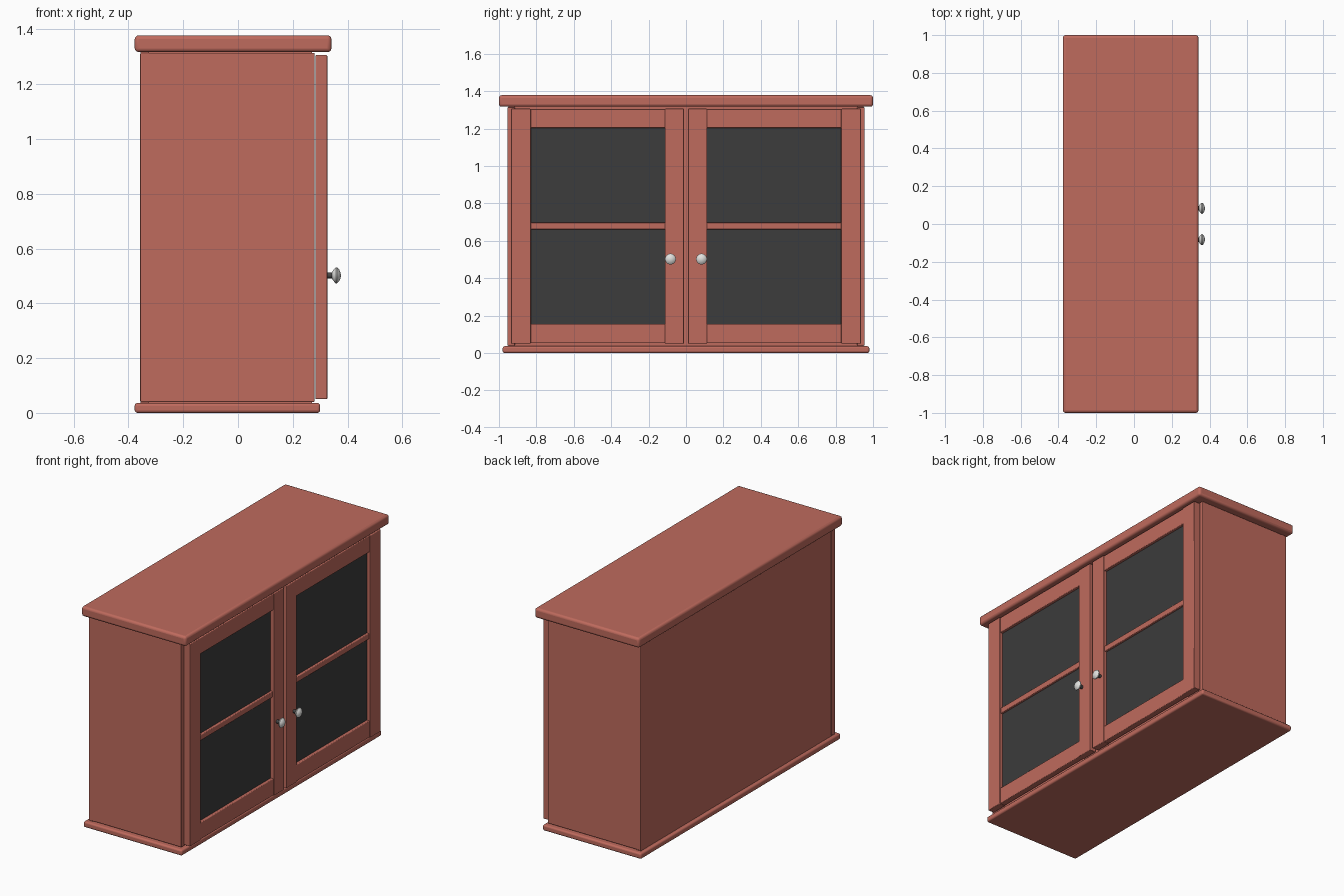
import bpy, bmesh, math
from mathutils import Matrix

if "Cube" in bpy.data.objects:
    bpy.data.objects.remove(bpy.data.objects["Cube"])


def material(name, colour, rough=0.6):
    m = bpy.data.materials.new(name)
    m.use_nodes = True
    m.diffuse_color = (*colour, 1)
    bsdf = m.node_tree.nodes["Principled BSDF"]
    bsdf.inputs["Base Color"].default_value = (*colour, 1)
    bsdf.inputs["Roughness"].default_value = rough
    return m


wood = material("red wood", (0.52, 0.145, 0.11))
glass = material("dark glass", (0.045, 0.045, 0.045), 0.3)
metal = material("pale metal", (0.75, 0.75, 0.73), 0.3)
stem_metal = material("dark metal", (0.06, 0.06, 0.06), 0.4)


def finish(bm, name, mat):
    mesh = bpy.data.meshes.new(name)
    bm.to_mesh(mesh)
    bm.free()
    mesh.materials.append(mat)
    ob = bpy.data.objects.new(name, mesh)
    bpy.context.collection.objects.link(ob)
    return ob


def smooth(ob):
    bpy.ops.object.select_all(action="DESELECT")
    ob.select_set(True)
    bpy.context.view_layer.objects.active = ob
    bpy.ops.object.shade_smooth_by_angle(angle=math.radians(35))


def box(name, x, y, z, mat=wood, round_edge=0.004):
    """Box from (low, high) pairs, with softly rounded edges."""
    bm = bmesh.new()
    bmesh.ops.create_cube(bm, size=1)
    for v in bm.verts:
        v.co = [r[0] if c < 0 else r[1] for c, r in zip(v.co, (x, y, z))]
    ob = finish(bm, name, mat)
    if round_edge:
        bevel = ob.modifiers.new("rounded edges", "BEVEL")
        bevel.width = round_edge
        bevel.segments = 3
        smooth(ob)
    return ob


def lathe(name, profile, y, z, mat):
    """Spin an (x, radius) profile about an axis along x."""
    bm = bmesh.new()
    verts = [bm.verts.new((x, r, 0)) for x, r in profile]
    edges = [bm.edges.new(pair) for pair in zip(verts, verts[1:])]
    bmesh.ops.spin(bm, geom=verts + edges, cent=(0, 0, 0), axis=(1, 0, 0),
                   angle=math.tau, steps=24)
    bmesh.ops.remove_doubles(bm, verts=bm.verts, dist=0.0001)
    bmesh.ops.recalc_face_normals(bm, faces=bm.faces)
    bmesh.ops.transform(bm, matrix=Matrix.Translation((0, y, z)), verts=bm.verts)
    smooth(finish(bm, name, mat))


# Top and base slabs
box("top_slab", (-0.377, 0.341), (-1, 1), (1.317, 1.378), round_edge=0.014)
box("base_slab", (-0.377, 0.3), (-0.98, 0.98), (0, 0.036), round_edge=0.01)

# Carcass
box("back_panel", (-0.355, -0.325), (-0.95, 0.95), (0.036, 1.317), round_edge=0)
box("carcass_floor", (-0.33, 0.27), (-0.92, 0.92), (0.036, 0.08), round_edge=0)
box("carcass_ceiling", (-0.33, 0.27), (-0.92, 0.92), (1.275, 1.317), round_edge=0)
box("shelf", (-0.33, 0.25), (-0.92, 0.92), (0.64, 0.67), round_edge=0)
box("centre_divider", (-0.33, 0.265), (-0.015, 0.015), (0.08, 1.275), round_edge=0)

for side, s in (("right", -1), ("left", 1)):
    def span(a, b):
        return tuple(sorted((s * a, s * b)))

    box(side + "_side_panel", (-0.357, 0.28), span(0.915, 0.955), (0.04, 1.314))

    # Framed door
    depth, rail_depth = (0.282, 0.326), (0.284, 0.322)
    box(side + "_door_inner_stile", depth, span(0.011, 0.113), (0.05, 1.306))
    box(side + "_door_outer_stile", depth, span(0.83, 0.936), (0.05, 1.306))
    box(side + "_door_bottom_rail", rail_depth, span(0.11, 0.833), (0.052, 0.156))
    box(side + "_door_top_rail", rail_depth, span(0.11, 0.833), (1.203, 1.304))
    box(side + "_door_glazing_bar", (0.29, 0.318), span(0.11, 0.833), (0.661, 0.697))
    box(side + "_door_glass", (0.298, 0.304), span(0.108, 0.835), (0.15, 1.208),
        glass, round_edge=0)

    # Round knob on a short stem
    lathe(side + "_knob_stem", [(0.324, 0), (0.324, 0.011), (0.346, 0.011),
                                (0.346, 0)], s * 0.083, 0.502, stem_metal)
    lathe(side + "_knob", [(0.343, 0), (0.343, 0.012), (0.35, 0.022),
                           (0.357, 0.029), (0.362, 0.029), (0.369, 0.022),
                           (0.374, 0.011), (0.376, 0)], s * 0.083, 0.502, metal)
